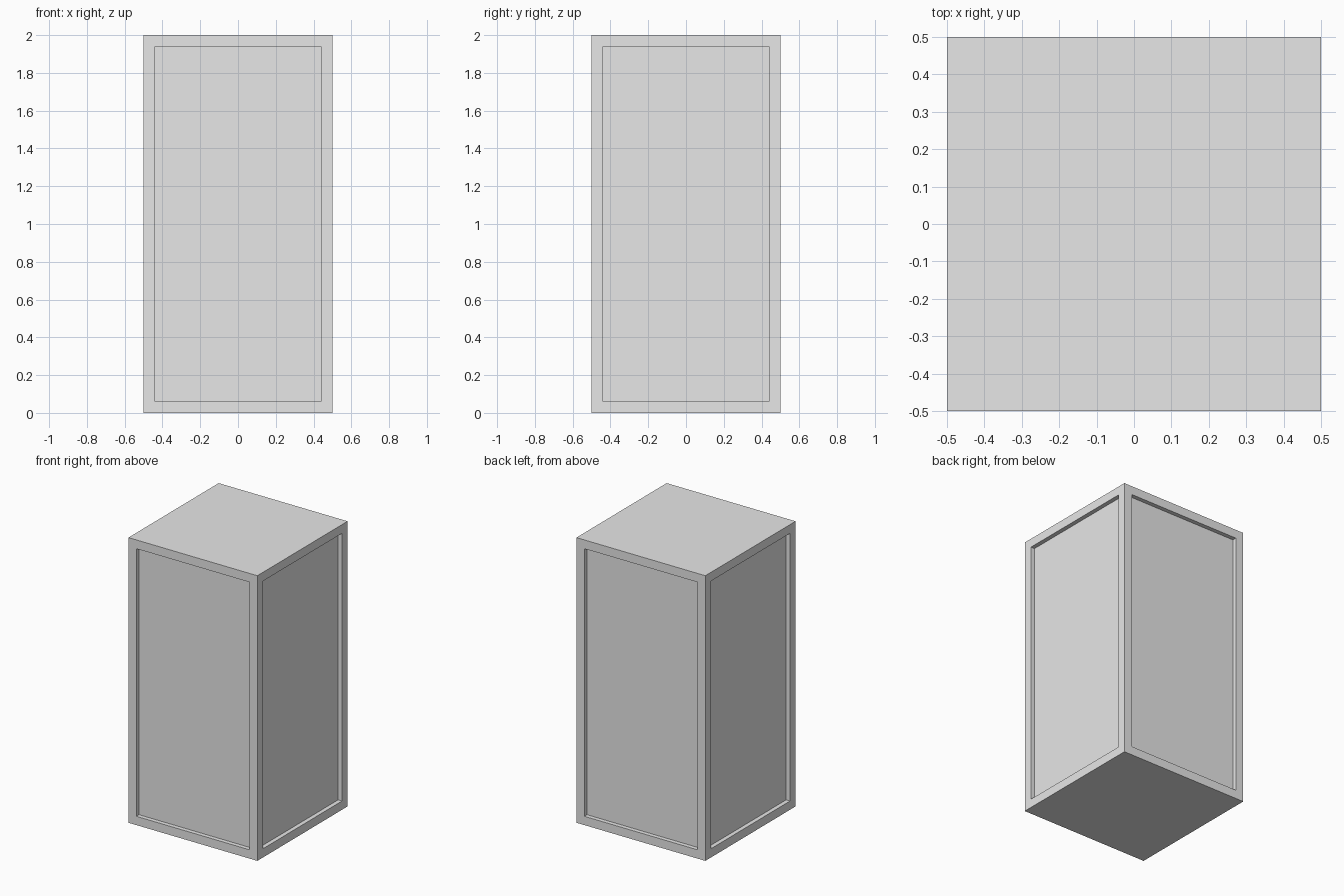
import bpy
import bmesh
from mathutils import Vector

default = bpy.data.objects.get("Cube")
if default:
    bpy.data.objects.remove(default, do_unlink=True)

WIDTH, HEIGHT = 1.0, 2.0
BORDER, DEPTH = 0.087, 0.03

# Plain grey for the whole pillar
grey = bpy.data.materials.new("plain_grey")
grey.use_nodes = True
colour = (0.8, 0.8, 0.8, 1.0)
grey.diffuse_color = colour
grey.node_tree.nodes["Principled BSDF"].inputs["Base Color"].default_value = colour

# Pillar block standing on the ground
bm = bmesh.new()
bmesh.ops.create_cube(bm, size=1.0)
bmesh.ops.scale(bm, vec=(WIDTH, WIDTH, HEIGHT), verts=bm.verts)
bmesh.ops.translate(bm, vec=(0, 0, HEIGHT / 2), verts=bm.verts)
bm.normal_update()

# Sunken panel on each of the four sides, with straight recess walls
sides = [f for f in bm.faces if abs(f.normal.z) < 0.5]
for panel in sides:
    inward = -Vector(panel.normal)
    bmesh.ops.inset_individual(bm, faces=[panel], thickness=BORDER)
    bmesh.ops.inset_individual(bm, faces=[panel], thickness=0.0)
    bmesh.ops.translate(bm, vec=inward * DEPTH, verts=panel.verts)
bmesh.ops.recalc_face_normals(bm, faces=bm.faces)

mesh = bpy.data.meshes.new("panelled_pillar")
bm.to_mesh(mesh)
bm.free()
mesh.materials.append(grey)
pillar = bpy.data.objects.new("panelled_pillar", mesh)
bpy.context.collection.objects.link(pillar)
